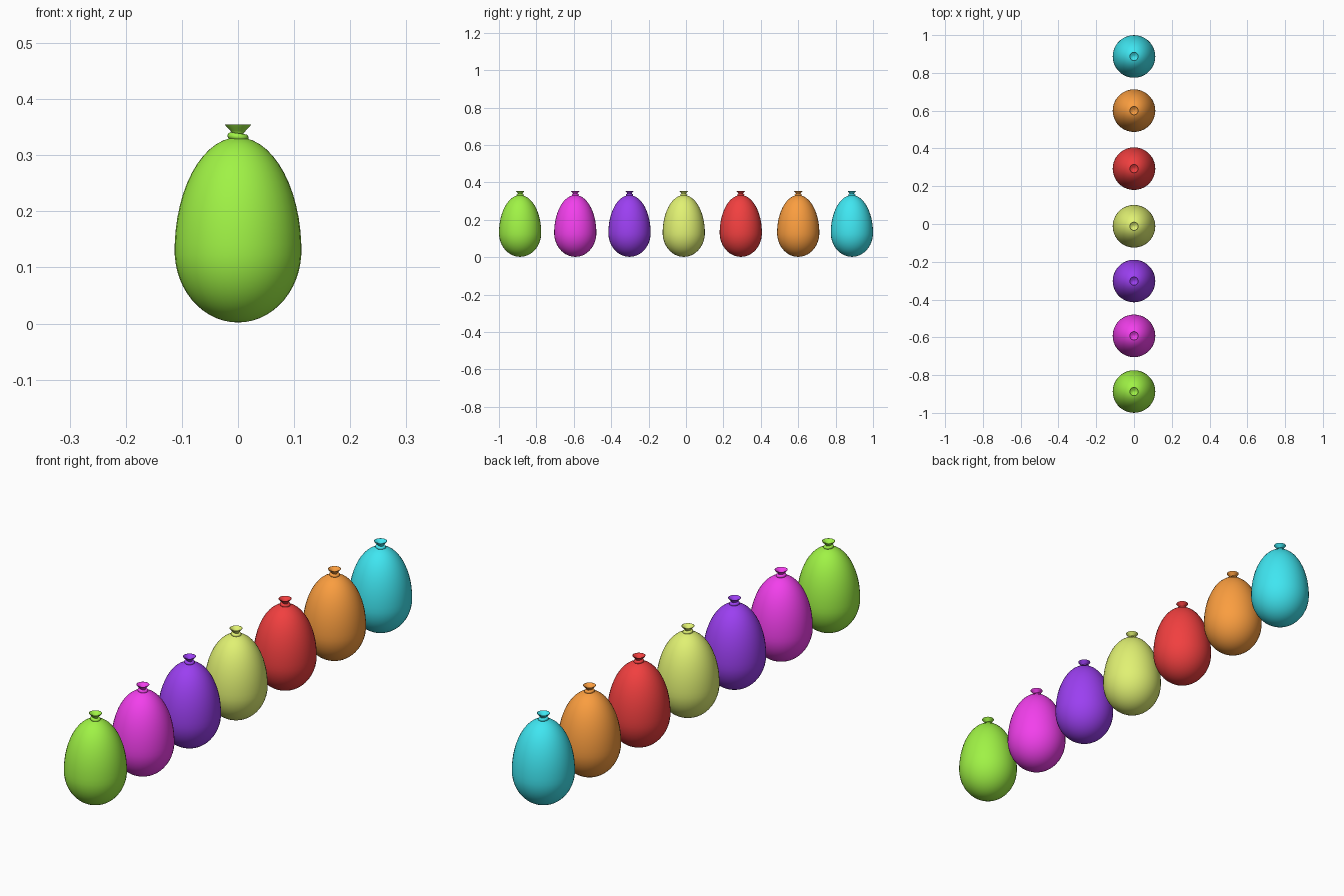
import bpy, bmesh, math
from mathutils import Matrix

if "Cube" in bpy.data.objects:
    bpy.data.objects.remove(bpy.data.objects["Cube"])

SEGS = 36


def lathe(bm, profile, segs=SEGS):
    """Revolve (r, z) points around z; zero radius makes a pole."""
    rings = []
    for r, z in profile:
        n = 1 if r < 1e-6 else segs
        rings.append([bm.verts.new((r * math.cos(2 * math.pi * i / segs),
                                    r * math.sin(2 * math.pi * i / segs), z)) for i in range(n)])
    for a, b in zip(rings, rings[1:]):
        for i in range(segs):
            j = (i + 1) % segs
            q = [a[i % len(a)], a[j % len(a)], b[j % len(b)], b[i % len(b)]]
            bm.faces.new(list(dict.fromkeys(q)))


def add_torus(bm, major, minor, matrix, nu=24, nv=10):
    grid = [[bm.verts.new(matrix @ Matrix.Rotation(2 * math.pi * i / nu, 4, 'Z')
                          @ Matrix.Translation((major + minor * math.cos(2 * math.pi * k / nv), 0,
                                                minor * math.sin(2 * math.pi * k / nv))).translation)
             for k in range(nv)] for i in range(nu)]
    for i in range(nu):
        for k in range(nv):
            a, b = grid[i], grid[(i + 1) % nu]
            bm.faces.new((a[k], b[k], b[(k + 1) % nv], a[(k + 1) % nv]))


def egg_profile():
    """Rounded base below the widest point, longer taper above it."""
    R, MID, LOW, HIGH = 0.113, 0.13, 0.128, 0.202
    pts = []
    for i in range(27):
        t = -math.pi / 2 + math.pi * i / 27
        pts.append((R * math.cos(t) if i else 0, MID + (LOW if t < 0 else HIGH) * math.sin(t)))
    return pts


# one shared balloon shape: egg body, neck, flared lip with a dished inside
bm = bmesh.new()
neck = [(0.010, 0.333), (0.010, 0.339), (0.014, 0.344), (0.019, 0.349), (0.0235, 0.3545),
        (0.022, 0.355), (0.014, 0.350), (0.006, 0.345), (0, 0.344)]
lathe(bm, egg_profile() + neck)
# slightly tilted rolled knot around the neck
add_torus(bm, 0.0125, 0.0065,
          Matrix.Translation((0, 0, 0.333)) @ Matrix.Rotation(math.radians(8), 4, 'Y'))
bmesh.ops.recalc_face_normals(bm, faces=bm.faces)
base = bpy.data.meshes.new("balloon")
bm.to_mesh(base)
bm.free()

# row of balloons along y
ROW = [("green", -0.887, (0.35, 0.89, 0.06)),
       ("magenta", -0.592, (0.89, 0.05, 0.84)),
       ("purple", -0.302, (0.33, 0.05, 0.88)),
       ("lime", -0.012, (0.75, 0.88, 0.17)),
       ("red", 0.293, (0.88, 0.05, 0.05)),
       ("orange", 0.60, (0.96, 0.34, 0.05)),
       ("cyan", 0.887, (0.05, 0.79, 0.88))]

for name, y, col in ROW:
    mat = bpy.data.materials.new(name)
    mat.diffuse_color = (*col, 1)
    mat.use_nodes = True
    mat.node_tree.nodes["Principled BSDF"].inputs["Base Color"].default_value = mat.diffuse_color
    ob = bpy.data.objects.new(name + "_balloon", base.copy())
    bpy.context.collection.objects.link(ob)
    ob.location.y = y
    ob.data.materials.append(mat)
    bpy.ops.object.select_all(action='DESELECT')
    ob.select_set(True)
    bpy.context.view_layer.objects.active = ob
    bpy.ops.object.shade_smooth_by_angle(angle=math.radians(50))
